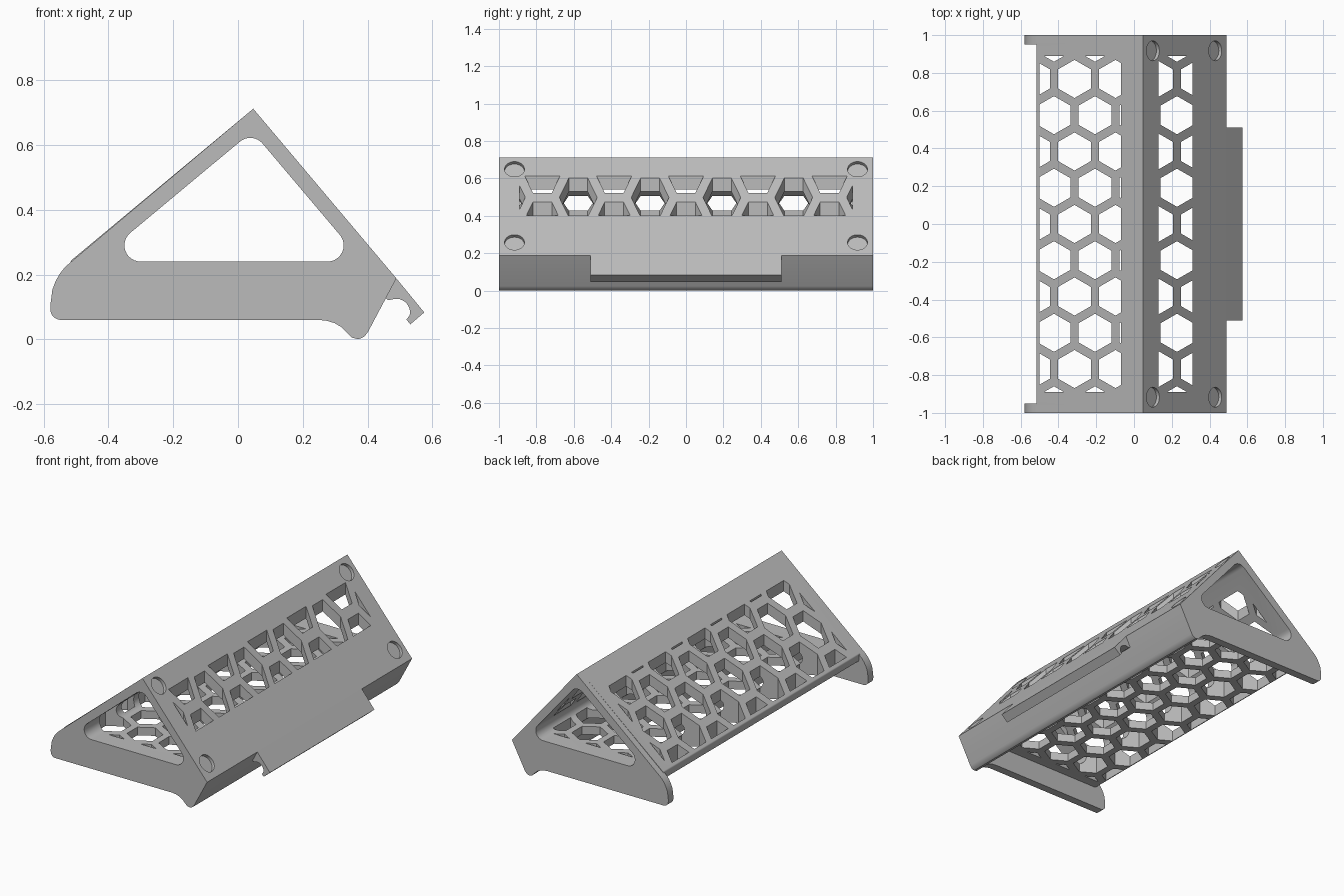
import bpy, bmesh, math
from mathutils import Vector

if "Cube" in bpy.data.objects:
    bpy.data.objects.remove(bpy.data.objects["Cube"])

grey = bpy.data.materials.new("plain grey")
grey.diffuse_color = (0.5, 0.5, 0.5, 1)
grey.use_nodes = True
grey.node_tree.nodes["Principled BSDF"].inputs["Base Color"].default_value = grey.diffuse_color


def prisms(name, polys, axis, lo, hi):
    """One object holding a prism per polygon, extruded along y or z."""
    bm = bmesh.new()
    at = (lambda p, t: (p[0], t, p[1])) if axis == 'y' else (lambda p, t: (p[0], p[1], t))
    for poly in polys:
        a = [bm.verts.new(at(p, lo)) for p in poly]
        b = [bm.verts.new(at(p, hi)) for p in poly]
        bm.faces.new(a)
        bm.faces.new(b[::-1])
        for i in range(len(poly)):
            j = (i + 1) % len(poly)
            bm.faces.new((a[j], a[i], b[i], b[j]))
    bmesh.ops.recalc_face_normals(bm, faces=bm.faces)
    mesh = bpy.data.meshes.new(name)
    bm.to_mesh(mesh)
    bm.free()
    mesh.materials.append(grey)
    ob = bpy.data.objects.new(name, mesh)
    bpy.context.collection.objects.link(ob)
    return ob


def boolean(ob, other, op):
    mod = ob.modifiers.new("cut", 'BOOLEAN')
    mod.operation, mod.solver, mod.object = op, 'EXACT', other
    bpy.context.view_layer.objects.active = ob
    bpy.ops.object.modifier_apply(modifier=mod.name)
    bpy.data.objects.remove(other)


def rounded(corners, n=8):
    """Polygon from (x, z, radius) corners with arcs."""
    out = []
    for i, (x, z, r) in enumerate(corners):
        p = Vector((x, z))
        if r == 0:
            out.append(p)
            continue
        u = (Vector(corners[i - 1][:2]) - p).normalized()
        v = (Vector(corners[(i + 1) % len(corners)][:2]) - p).normalized()
        half = u.angle(v) / 2
        c = p + (u + v).normalized() * (r / math.sin(half))
        s, e = p + u * r / math.tan(half) - c, p + v * r / math.tan(half) - c
        turn = math.pi - 2 * half
        for k in range(n + 1):
            t = k / n
            out.append(c + (s * math.sin((1 - t) * turn) + e * math.sin(t * turn)) / math.sin(turn))
    return out


def clip(poly, x0, x1, y0, y1):
    """Clip a convex polygon to a rectangle."""
    for ax, lim, sg in ((0, x0, 1), (0, x1, -1), (1, y0, 1), (1, y1, -1)):
        out = []
        for i, q in enumerate(poly):
            p = poly[i - 1]
            dp, dq = (p[ax] - lim) * sg, (q[ax] - lim) * sg
            if dp * dq < 0:
                out.append(p + (q - p) * (dp / (dp - dq)))
            if dq >= 0:
                out.append(q)
        poly = out
        if len(poly) < 3:
            return None
    return poly


def hexes(x0, x1):
    """Honeycomb cells inside a strip of the plan."""
    cells, pitch, rad = [], 0.217, 0.101
    for row in range(-5, 6):
        for col in range(-2, 5):
            c = Vector((-0.315 + pitch * (col + 0.5 * (row % 2)), row * 0.192))
            cell = [c + rad * Vector((math.sin(k * math.pi / 3), math.cos(k * math.pi / 3)))
                    for k in range(6)]
            cell = clip(cell, x0, x1, -0.89, 0.89)
            if cell:
                cells.append(cell)
    return cells


# shared outline on the right: apex, sloped face, foot
apex, brow = (0.047, 0.712, 0), (0.489, 0.188, 0)
slope_foot = [apex, brow, (0.402, 0.024, 0), (0.39, 0.008, 0), (0.372, 0, 0)]

# long hollow body with a thin floor
body = prisms("stand_body", [rounded(slope_foot + [
    (0.352, 0.006, 0), (0.335, 0.03, 0), (0.32, 0.19, 0.03),
    (-0.517, 0.19, 0.02), (-0.517, 0.242, 0.012)])], 'y', -0.96, 0.96)

# deep end plates that form the legs
leg = rounded(slope_foot + [
    (0.352, 0.005, 0), (0.335, 0.022, 0), (0.317, 0.039, 0), (0.298, 0.05, 0), (0.275, 0.057, 0),
    (0.25, 0.06, 0), (-0.579, 0.06, 0.032), (-0.579, 0.108, 0), (-0.573, 0.154, 0),
    (-0.563, 0.18, 0), (-0.55, 0.203, 0), (-0.535, 0.222, 0), (-0.517, 0.238, 0)])
for lo, hi in ((-1, -0.95), (0.95, 1)):
    boolean(body, prisms("leg_plate", [leg], 'y', lo, hi), 'UNION')

# triangular tunnel through the whole length
tunnel = rounded([(-0.439, 0.24, 0.05), (0.044, 0.642, 0.05), (0.384, 0.24, 0.05)], 12)
boolean(body, prisms("tunnel_cutter", [tunnel], 'y', -1.1, 1.1), 'DIFFERENCE')

# honeycomb through both sloped walls and the floor
boolean(body, prisms("comb_cutter", hexes(-0.5, -0.07) + hexes(0.13, 0.31), 'z', 0.1, 0.8), 'DIFFERENCE')
boolean(body, prisms("floor_cutter", hexes(-0.075, 0.135), 'z', 0.1, 0.3), 'DIFFERENCE')

# four shallow round pockets on the front slope
normal = Vector((0.524, 0, 0.442)).normalized()
for x in (0.1, 0.43):
    for y in (-0.917, 0.917):
        z = 0.712 - (x - 0.047) * 0.524 / 0.442
        bpy.ops.mesh.primitive_cylinder_add(
            vertices=32, radius=0.053, depth=0.04, location=(x, y, z),
            rotation=normal.to_track_quat('Z', 'Y').to_euler())
        pocket = bpy.context.object
        pocket.data.materials.append(grey)
        boolean(body, pocket, 'DIFFERENCE')

# hooked lip along the middle of the front edge
groove = [(0.489 + 0.042 * math.cos(a), 0.083 + 0.042 * math.sin(a))
          for a in (math.radians(-12 + 11 * k) for k in range(12))]
lip = [(0.489, 0.188), (0.575, 0.083), (0.532, 0.046), (0.52, 0.061)] + groove + \
      [(0.463, 0.121), (0.456, 0.127)]
front_lip = prisms("front_lip", [lip], 'y', -0.51, 0.51)

for ob in (body, front_lip):
    bpy.ops.object.select_all(action='DESELECT')
    ob.select_set(True)
    bpy.context.view_layer.objects.active = ob
    bpy.ops.object.shade_smooth_by_angle(angle=math.radians(30))
